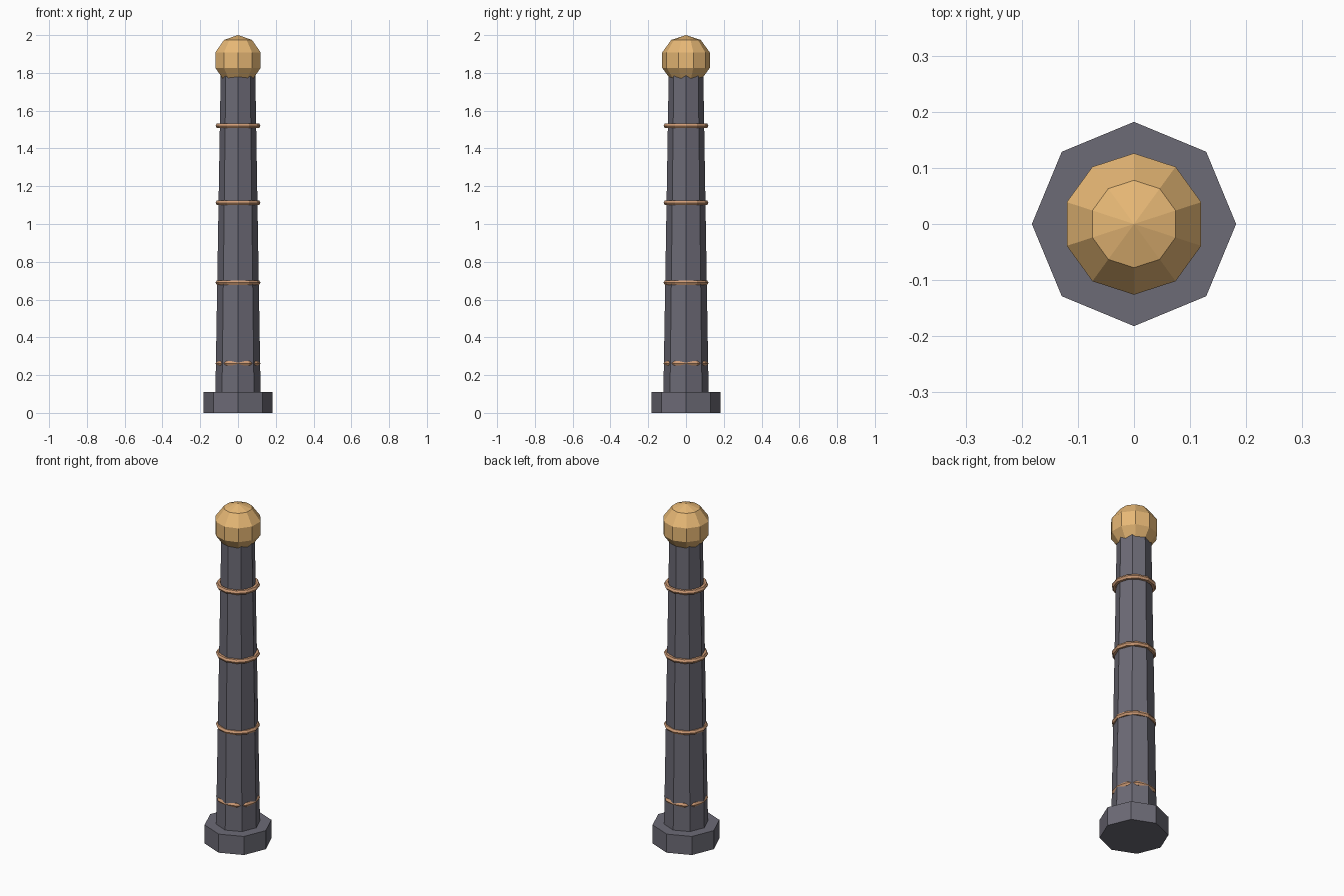
import bpy
import math

if "Cube" in bpy.data.objects:
    bpy.data.objects.remove(bpy.data.objects["Cube"])


def material(name, rgb):
    m = bpy.data.materials.new(name)
    m.diffuse_color = (*rgb, 1)
    m.use_nodes = True
    m.node_tree.nodes["Principled BSDF"].inputs["Base Color"].default_value = m.diffuse_color
    return m


iron = material("dark_iron", (0.15, 0.145, 0.18))
gold = material("gold", (0.80, 0.48, 0.18))
copper = material("copper", (0.62, 0.33, 0.18))


def finish(name, mat):
    ob = bpy.context.object
    ob.name = name
    ob.data.materials.append(mat)
    return ob


def octagon(name, r_low, r_high, z0, z1):
    # eight-sided prism or taper with a corner on the x axis
    bpy.ops.mesh.primitive_cone_add(vertices=8, radius1=r_low, radius2=r_high,
                                    depth=z1 - z0, location=(0, 0, (z0 + z1) / 2))
    return finish(name, iron)


# Base block and tapering shaft
octagon("base", 0.182, 0.182, 0, 0.11)
octagon("shaft", 0.12, 0.091, 0.09, 1.83)

# Copper bands
for i, z in enumerate((0.262, 0.69, 1.112, 1.52)):
    bpy.ops.mesh.primitive_torus_add(major_segments=12, minor_segments=6,
                                     major_radius=0.105, minor_radius=0.014,
                                     location=(0, 0, z))
    finish(f"band_{i + 1}", copper)

# Faceted ball finial
bpy.ops.mesh.primitive_uv_sphere_add(segments=10, ring_count=5, radius=0.1325,
                                     location=(0, 0, 1.8675))
finish("finial", gold)
